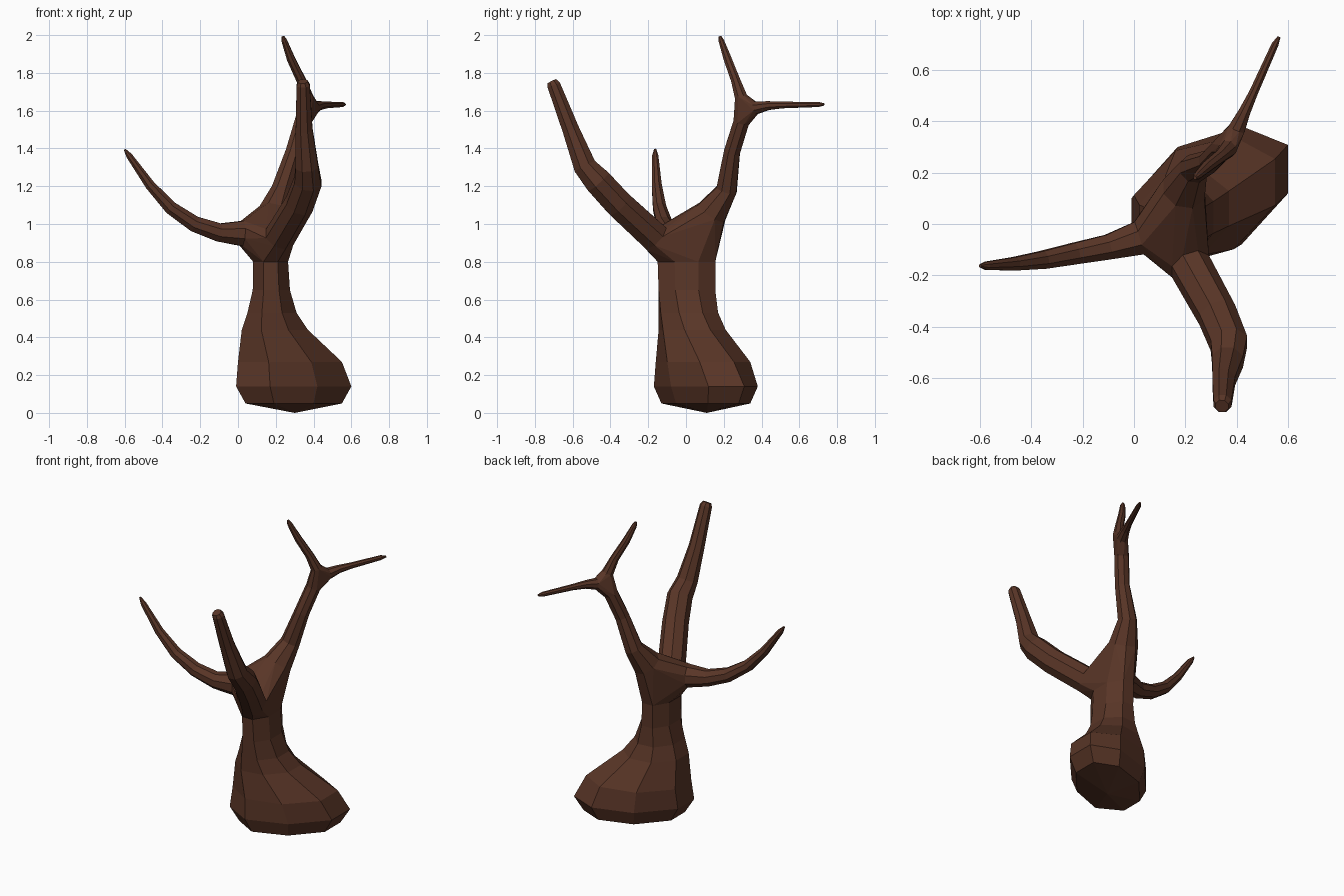
import bpy, bmesh, math
from mathutils import Vector

if "Cube" in bpy.data.objects:
    bpy.data.objects.remove(bpy.data.objects["Cube"])

bm = bmesh.new()


def bridge(a, b):
    n = len(a)
    for i in range(n):
        bm.faces.new((a[i], a[(i + 1) % n], b[(i + 1) % n], b[i]))


def branch(path, ref, sides=8):
    """Tube through (x, y, z, radius) points; returns first and last ring."""
    pts = [Vector(p[:3]) for p in path]
    rings = []
    for i, p in enumerate(pts):
        t = (pts[min(i + 1, len(pts) - 1)] - pts[max(i - 1, 0)]).normalized()
        u = t.cross(Vector(ref)).normalized()
        v = t.cross(u)
        ring = []
        for k in range(sides):
            a = math.tau * (k + 0.5) / sides
            r = path[i][3] * 1.05
            ring.append(bm.verts.new(p + u * r * math.cos(a) + v * r * math.sin(a)))
        rings.append(ring)
    for a, b in zip(rings, rings[1:]):
        bridge(a, b)
    return rings[0], rings[-1]


def joint(*rings):
    """Convex web joining several rings, with the ring mouths left open."""
    verts = [v for r in rings for v in r]
    old = set(bm.faces)
    bmesh.ops.convex_hull(bm, input=verts, use_existing_faces=False)
    sets = [set(r) for r in rings]
    caps = [f for f in bm.faces if f not in old and any(set(f.verts) <= s for s in sets)]
    bmesh.ops.delete(bm, geom=caps, context='FACES_ONLY')


# Trunk: skewed octagon at the foot, turning into a regular one higher up
foot = [(.42, 1), (1, .74), (1, .05), (.41, -.67), (-.41, -1), (-1, -.64), (-1, -.02), (-.41, .71)]
even = [(.41, 1), (1, .41), (1, -.41), (.41, -1), (-.41, -1), (-1, -.41), (-1, .41), (-.41, 1)]
levels = [  # z, x min, x max, y min, y max
    (.05, .04, .55, -.13, .34), (.14, -.01, .60, -.17, .38), (.27, .0, .55, -.16, .34),
    (.44, .02, .37, -.145, .21), (.53, .05, .31, -.145, .17),
    (.65, .078, .275, -.145, .155), (.80, .08, .265, -.15, .155)]
trunk = []
for z, x0, x1, y0, y1 in levels:
    t = min(1, max(0, (z - .14) / .5))
    trunk.append([bm.verts.new(((x0 + x1) / 2 + (x1 - x0) / 2 * (a[0] * (1 - t) + b[0] * t),
                                (y0 + y1) / 2 + (y1 - y0) / 2 * (a[1] * (1 - t) + b[1] * t), z))
                  for a, b in zip(foot, even)])
for a, b in zip(trunk, trunk[1:]):
    bridge(a, b)
tip = bm.verts.new((.3, .11, 0))
for i in range(8):
    bm.faces.new((tip, trunk[0][(i + 1) % 8], trunk[0][i]))

# Left, front and back branches
left, left_end = branch([
    (.02, -.055, .95, .068), (-.10, -.09, .955, .05), (-.23, -.115, 1.0, .043),
    (-.355, -.14, 1.085, .036), (-.465, -.155, 1.205, .027), (-.575, -.163, 1.36, .017),
    (-.6, -.163, 1.395, .006)], (0, 1, 0))
front, front_end = branch([
    (.22, -.165, .93, .08), (.325, -.355, 1.105, .076), (.37, -.465, 1.225, .074),
    (.365, -.535, 1.305, .062), (.35, -.61, 1.5, .046), (.345, -.7, 1.735, .036),
    (.343, -.71, 1.755, .026)], (1, 0, 0))
back, back_top = branch([
    (.195, .135, 1.06, .085), (.232, .215, 1.18, .056), (.295, .243, 1.38, .044),
    (.342, .293, 1.54, .043)], (1, 0, 0))
joint(trunk[-1], left, front, back)

# Fork at the top of the back branch
upper, upper_end = branch([
    (.365, .292, 1.67, .034), (.335, .263, 1.76, .025), (.28, .22, 1.875, .022),
    (.245, .187, 1.97, .015), (.238, .18, 1.993, .007)], (1, 0, 0))
rear, rear_end = branch([
    (.40, .37, 1.615, .034), (.43, .435, 1.627, .024), (.465, .51, 1.63, .018),
    (.55, .7, 1.633, .014), (.566, .73, 1.633, .006)], (0, 0, 1))
joint(back_top, upper, rear)
for end in (left_end, front_end, upper_end, rear_end):
    bm.faces.new(end)

bmesh.ops.recalc_face_normals(bm, faces=bm.faces[:])
mesh = bpy.data.meshes.new("bare_tree")
bm.to_mesh(mesh)
bm.free()
tree = bpy.data.objects.new("bare_tree", mesh)
bpy.context.collection.objects.link(tree)

bark = bpy.data.materials.new("bark")
bark.diffuse_color = (.10, .036, .02, 1)
bark.use_nodes = True
bark.node_tree.nodes["Principled BSDF"].inputs["Base Color"].default_value = bark.diffuse_color
mesh.materials.append(bark)
